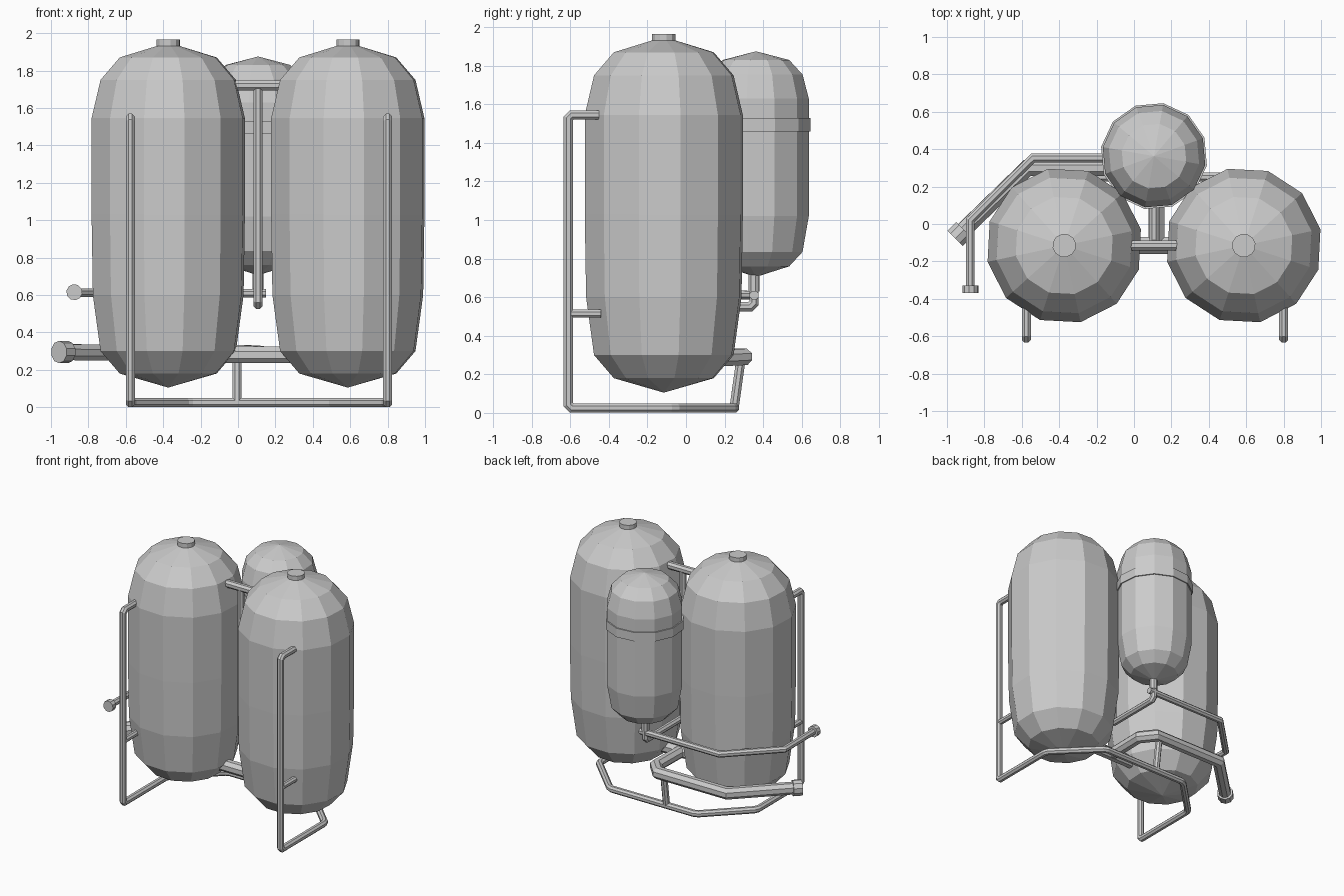
import bpy, bmesh, math
from mathutils import Vector

if "Cube" in bpy.data.objects:
    bpy.data.objects.remove(bpy.data.objects["Cube"])


def finish(name, bm):
    bmesh.ops.recalc_face_normals(bm, faces=bm.faces[:])
    me = bpy.data.meshes.new(name)
    bm.to_mesh(me)
    bm.free()
    ob = bpy.data.objects.new(name, me)
    bpy.context.collection.objects.link(ob)
    return ob


def skin(name, rings):
    """Join vertex rings with quads; one-point rings become cone tips, open ends are capped."""
    bm = bmesh.new()
    vs = [[bm.verts.new(p) for p in ring] for ring in rings]
    for a, b in zip(vs, vs[1:]):
        n = max(len(a), len(b))
        for i in range(n):
            j = (i + 1) % n
            quad = [a[i % len(a)], a[j % len(a)], b[j % len(b)], b[i % len(b)]]
            bm.faces.new(list(dict.fromkeys(quad)))
    for end in (vs[0], vs[-1]):
        if len(end) > 2:
            bm.faces.new(end)
    return finish(name, bm)


def lathe(name, cx, cy, profile, sides=12, phase=12):
    rings = []
    for r, z in profile:
        if r == 0:
            rings.append([(cx, cy, z)])
            continue
        angs = [math.radians(phase) + 2 * math.pi * i / sides for i in range(sides)]
        rings.append([(cx + r * math.cos(a), cy + r * math.sin(a), z) for a in angs])
    return skin(name, rings)


def tube(name, path, r, sides=8, chamfer=0.0):
    """Pipe of constant thickness with mitred (optionally chamfered) corners."""
    src = [Vector(p) for p in path]
    pts = [src[0]]
    for a, p, b in zip(src, src[1:], src[2:]):
        if chamfer:
            pts += [p + (a - p).normalized() * chamfer, p + (b - p).normalized() * chamfer]
        else:
            pts.append(p)
    pts.append(src[-1])
    dirs = [(b - a).normalized() for a, b in zip(pts, pts[1:])]
    u = dirs[0].orthogonal().normalized()
    v = dirs[0].cross(u)
    angs = [2 * math.pi * (i + 0.5) / sides for i in range(sides)]
    ring = [pts[0] + r * (math.cos(a) * u + math.sin(a) * v) for a in angs]
    rings = [ring]
    for i, d in enumerate(dirs):
        p = pts[i + 1]
        n = d + dirs[i + 1] if i + 1 < len(dirs) else d
        ring = [q + d * ((p - q).dot(n) / d.dot(n)) for q in ring]
        rings.append(ring)
    return skin(name, rings)


CX, TY = 0.107, -0.115        # assembly centre line, main tank depth
SX, SY = 0.107, 0.363         # small rear tank

# two main tanks with caps, and the hooked brackets in front of them
main = [(0, 0.105), (0.265, 0.18), (0.37, 0.30), (0.412, 0.60), (0.419, 1.03),
        (0.419, 1.545), (0.37, 1.75), (0.265, 1.87), (0, 1.95)]
for side, s in (("left", -1), ("right", 1)):
    x = CX + s * 0.48
    lathe(side + "_tank", x, TY, main)
    lathe(side + "_tank_cap", x, TY, [(0.063, 1.92), (0.063, 1.965)])
    fx = 0.112 + s * 0.688
    tube(side + "_lower_bracket", [(fx, -0.61, 0.515), (fx, -0.44, 0.515)], 0.023)

# small rear tank with band and outlet neck
lathe("small_tank", SX, SY, [(0, 0.705), (0.175, 0.76), (0.245, 0.835), (0.278, 1.02),
                             (0.278, 1.63), (0.245, 1.755), (0.175, 1.83), (0, 1.875)], phase=20)
lathe("small_tank_band", SX, SY, [(0.27, 1.46), (0.287, 1.46), (0.287, 1.53), (0.27, 1.53)], phase=20)
lathe("outlet_neck", SX, SY - 0.01, [(0.03, 0.63), (0.03, 0.75)], 8)

# tubular base frame, one run from the left hook to the right hook
half = [(0.688, -0.45, 1.545), (0.688, -0.61, 1.545), (0.688, -0.61, 0.025),
        (0.688, -0.06, 0.025), (0.375, 0.25, 0.025)]
frame = [(0.112 - x, y, z) for x, y, z in half] + [(0.112 + x, y, z) for x, y, z in reversed(half)]
tube("base_frame", frame, 0.026, chamfer=0.018)
tube("frame_strut", [(-0.005, 0.25, 0.03), (-0.005, 0.285, 0.28)], 0.026)

# crossbars between the tanks
tube("upper_crossbar", [(-0.10, TY, 1.72), (0.31, TY, 1.72)], 0.03)
tube("lower_crossbar", [(-0.12, TY, 0.28), (0.33, TY, 0.28)], 0.048)

# feed pipe: down from the upper crossbar, back and up into the small tank
tube("feed_pipe", [(CX, TY, 1.72), (CX, TY, 0.55), (CX, SY - 0.01, 0.55), (CX, SY - 0.01, 0.70)],
     0.026, chamfer=0.02)

# thick drain pipe around the left tank, with end collar
tube("drain_pipe", [(0.12, TY, 0.28), (0.12, 0.20, 0.285), (0.03, 0.30, 0.29),
                    (-0.57, 0.30, 0.29), (-0.945, -0.065, 0.295)], 0.046)
tube("drain_collar", [(-0.91, -0.03, 0.295), (-0.957, -0.077, 0.295)], 0.06, 10)

# thin outlet pipe above it, with end collar
tube("outlet_pipe", [(0.15, 0.353, 0.61), (-0.54, 0.353, 0.61), (-0.875, 0.02, 0.612),
                     (-0.875, -0.34, 0.615)], 0.025)
tube("outlet_collar", [(-0.875, -0.33, 0.615), (-0.875, -0.37, 0.615)], 0.043, 10)
